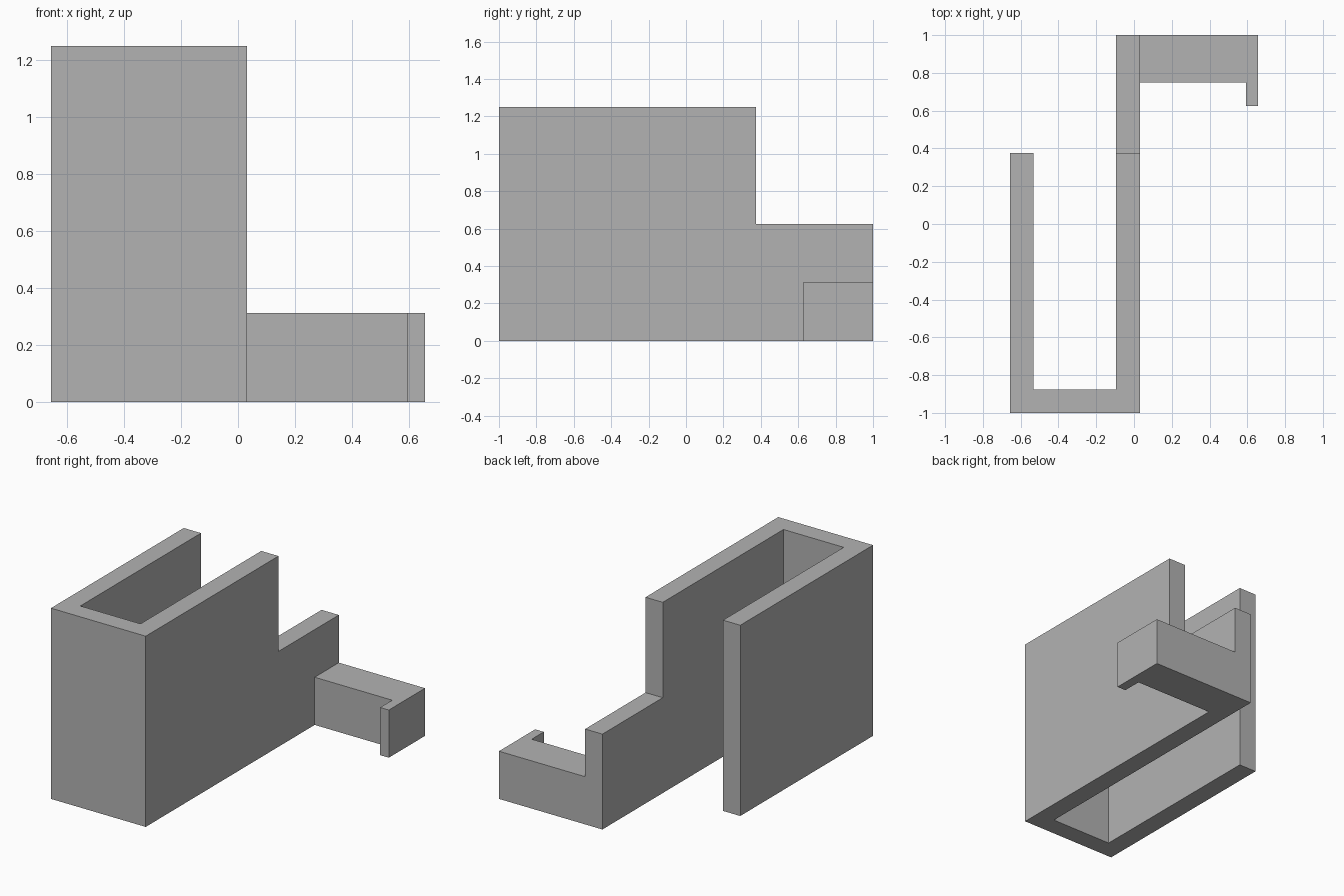
import bpy
import bmesh

cube = bpy.data.objects.get("Cube")
if cube:
    bpy.data.objects.remove(cube, do_unlink=True)

# Single flat grey
grey = bpy.data.materials.new("matte grey")
grey.use_nodes = True
colour = (0.45, 0.45, 0.45, 1)
grey.diffuse_color = colour
grey.node_tree.nodes["Principled BSDF"].inputs["Base Color"].default_value = colour


def extruded(name, outline, height):
    """Extrude a plan outline upward from the ground."""
    bm = bmesh.new()
    base = bm.faces.new([bm.verts.new((x, y, 0)) for x, y in outline])
    top = bmesh.ops.extrude_face_region(bm, geom=[base], use_keep_orig=True)["geom"]
    verts = [v for v in top if isinstance(v, bmesh.types.BMVert)]
    bmesh.ops.translate(bm, verts=verts, vec=(0, 0, height))
    bmesh.ops.recalc_face_normals(bm, faces=bm.faces)
    mesh = bpy.data.meshes.new(name)
    bm.to_mesh(mesh)
    bm.free()
    mesh.materials.append(grey)
    obj = bpy.data.objects.new(name, mesh)
    bpy.context.collection.objects.link(obj)
    return obj


# Plan dimensions
side = 0.656            # outer half width
wall = 0.125            # wall thickness
inner, outer = -0.094, 0.031   # faces of the long wall
step = 0.375            # where the tall walls end
height = 1.25

# Tall U-shaped channel, open at the back
extruded("channel", [
    (-side, -1), (outer, -1), (outer, step), (inner, step),
    (inner, -1 + wall), (-side + wall, -1 + wall),
    (-side + wall, step), (-side, step)], height)

# Half-height continuation of the long wall
extruded("rear_wall", [(inner, step), (outer, step), (outer, 1), (inner, 1)], height / 2)

# Low hook arm with a thin forward lip
lip = side - wall / 2
extruded("hook_arm", [
    (outer, 0.75), (lip, 0.75), (lip, 0.625),
    (side, 0.625), (side, 1), (outer, 1)], height / 4)
